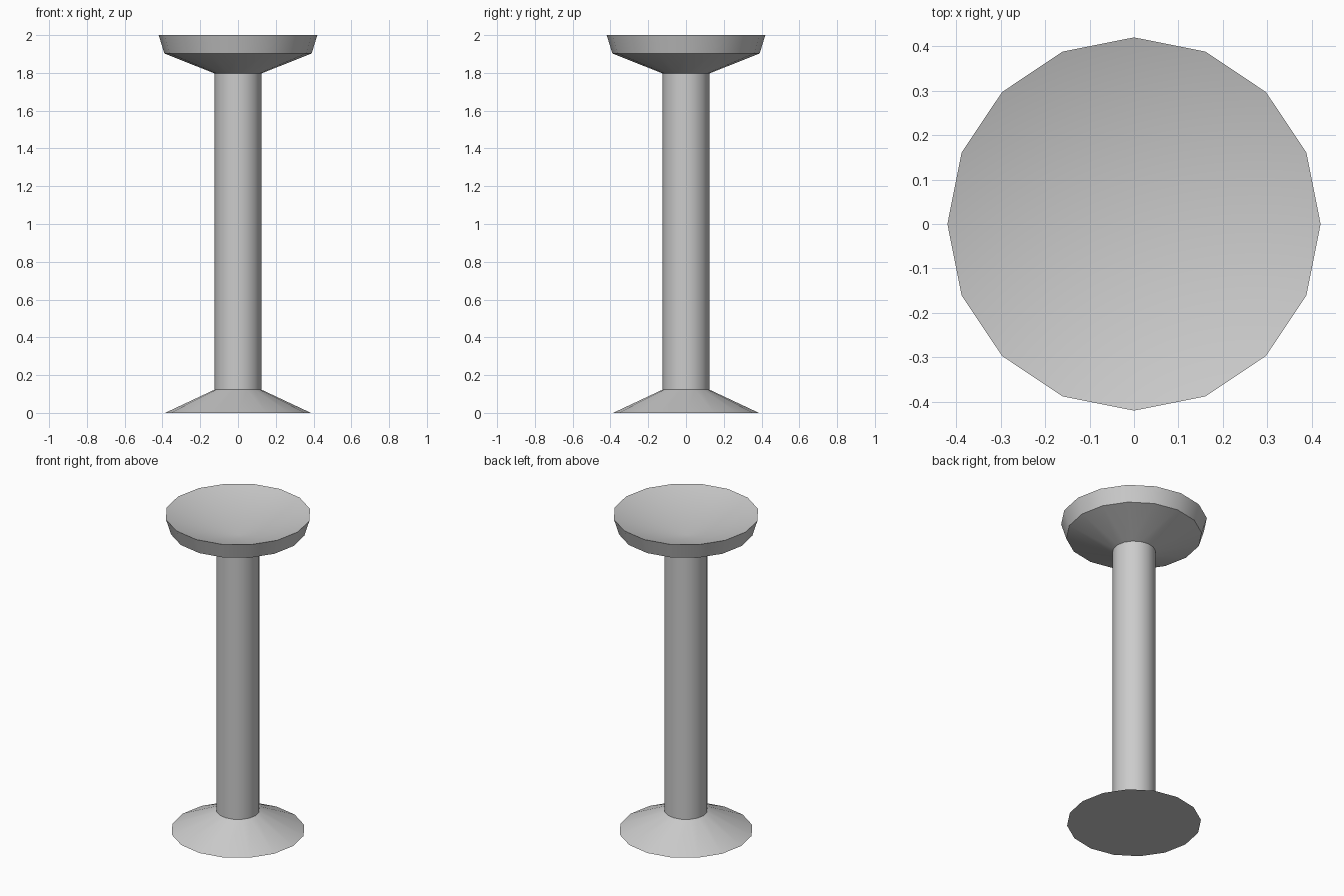
import bpy, bmesh, math

if "Cube" in bpy.data.objects:
    bpy.data.objects.remove(bpy.data.objects["Cube"])

SIDES = 16


def lathe(name, profile):
    """Spin a (radius, z) profile around z; radius 0 makes a centre point."""
    bm = bmesh.new()
    rings = []
    for r, z in profile:
        if r == 0:
            rings.append([bm.verts.new((0, 0, z))] * SIDES)
        else:
            rings.append([bm.verts.new((r * math.cos(2 * math.pi * i / SIDES),
                                        r * math.sin(2 * math.pi * i / SIDES), z))
                          for i in range(SIDES)])
    for a, b in zip(rings, rings[1:]):
        for i in range(SIDES):
            j = (i + 1) % SIDES
            bm.faces.new(list(dict.fromkeys((a[i], a[j], b[j], b[i]))))
    bmesh.ops.recalc_face_normals(bm, faces=bm.faces)
    mesh = bpy.data.meshes.new(name)
    bm.to_mesh(mesh)
    bm.free()
    obj = bpy.data.objects.new(name, mesh)
    bpy.context.collection.objects.link(obj)
    bpy.ops.object.select_all(action='DESELECT')
    obj.select_set(True)
    bpy.context.view_layer.objects.active = obj
    bpy.ops.object.shade_smooth_by_angle(angle=math.radians(30))
    return obj


# One continuous turned shell: flared foot, column, bowl with hollow dish
lathe("pedestal_basin", [
    (0, 0), (0.386, 0), (0.124, 0.123),   # foot
    (0.124, 1.797),                       # column
    (0.39, 1.903), (0.42, 2.0),           # bowl underside and rim wall
    (0, 1.87),                            # shallow dish
])
